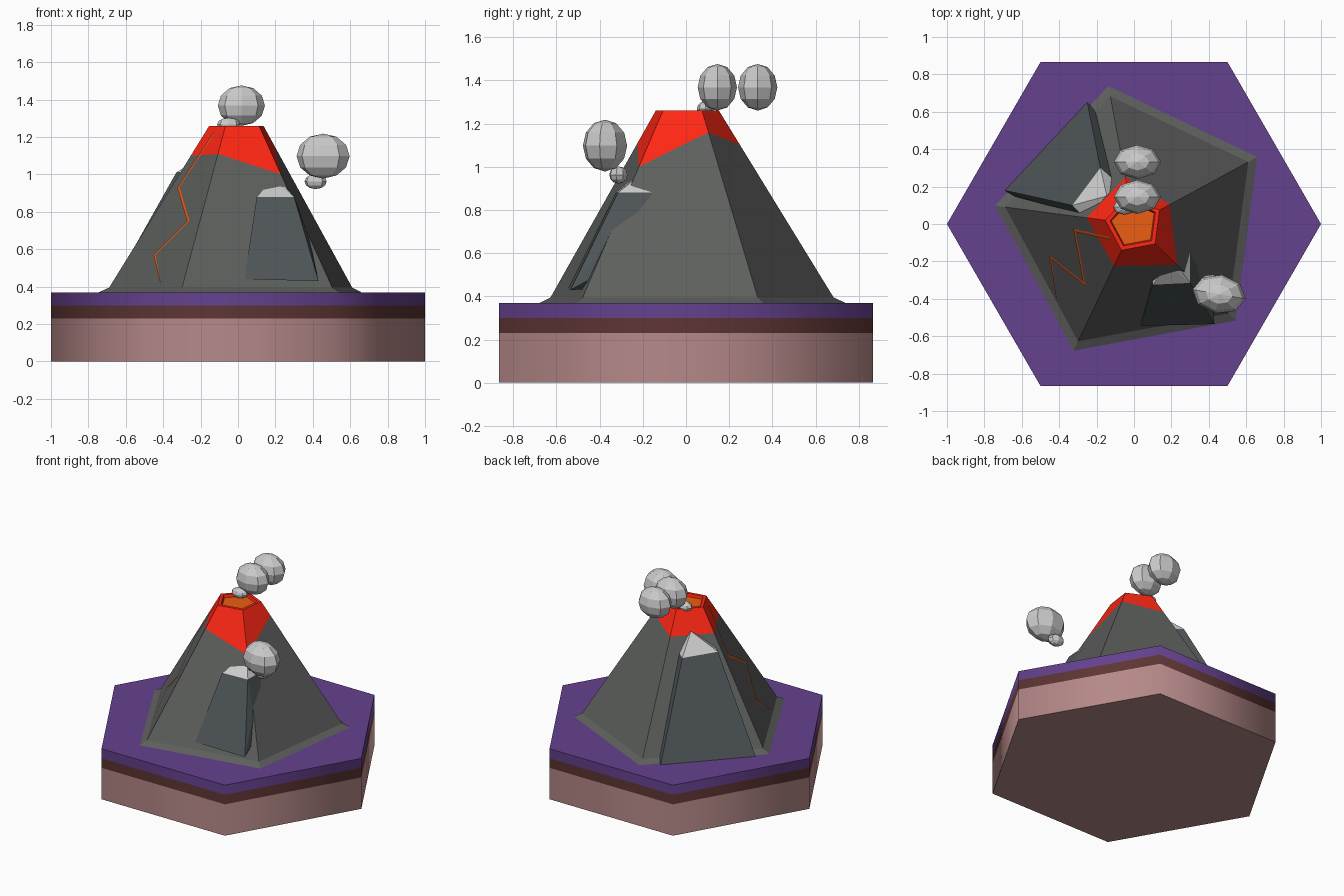
import bpy, bmesh
from math import cos, sin, radians
from mathutils import Vector, Matrix, Euler

if "Cube" in bpy.data.objects:
    bpy.data.objects.remove(bpy.data.objects["Cube"])


def mat(name, r, g, b):
    m = bpy.data.materials.new(name)
    m.diffuse_color = (r, g, b, 1)
    m.use_nodes = True
    m.node_tree.nodes["Principled BSDF"].inputs["Base Color"].default_value = m.diffuse_color
    return m


PINK = mat("clay", .47, .25, .25)
BROWN = mat("soil", .11, .036, .034)
PURPLE = mat("purple_ground", .13, .053, .27)
STONE = mat("stone", .11, .115, .11)
ROCK = mat("rock", .075, .09, .095)
RED = mat("hot_red", 1, .02, .007)
LAVA = mat("lava_orange", .85, .11, .006)


def finish(bm, name, material=None):
    bmesh.ops.recalc_face_normals(bm, faces=bm.faces)
    me = bpy.data.meshes.new(name)
    bm.to_mesh(me)
    bm.free()
    ob = bpy.data.objects.new(name, me)
    bpy.context.collection.objects.link(ob)
    if material:
        me.materials.append(material)
    return ob


def loft(name, rings, material, bottom=True, top=True):
    """Join rings of points with quads, optionally closing the ends."""
    bm = bmesh.new()
    vs = [[bm.verts.new(p) for p in ring] for ring in rings]
    n = len(vs[0])
    for a, b in zip(vs, vs[1:]):
        for i in range(n):
            j = (i + 1) % n
            bm.faces.new((a[i], a[j], b[j], b[i]))
    if bottom:
        bm.faces.new(vs[0][::-1])
    if top:
        bm.faces.new(vs[-1])
    return finish(bm, name, material)


def hull(name, points, material=None):
    bm = bmesh.new()
    for p in points:
        bm.verts.new(p)
    bmesh.ops.convex_hull(bm, input=bm.verts)
    bmesh.ops.dissolve_limit(bm, angle_limit=radians(2), verts=bm.verts, edges=bm.edges)
    return finish(bm, name, material)


def ring(n, r, z, start=0):
    return [(r * cos(radians(start + 360 * i / n)), r * sin(radians(start + 360 * i / n)), z)
            for i in range(n)]


# Hexagonal island in three layers, sides smooth-shaded
for name, z0, z1, m in (("base_clay", 0, .23, PINK), ("base_soil", .23, .30, BROWN),
                        ("base_ground", .30, .37, PURPLE)):
    ob = loft(name, [ring(6, 1, z0), ring(6, 1, z1)], m)
    ob.data.shade_smooth()
    ob.data.set_sharp_from_angle(angle=radians(65))

# Five-sided volcano
R0, Z0, R1, Z1, TURN = .695, .395, .155, 1.26, 28.5


def radius(z):
    return R0 + (R1 - R0) * (z - Z0) / (Z1 - Z0)


def zigzag(zs):
    out = []
    for i, z in enumerate(zs):
        a = radians(TURN + 72 * i)
        out.append((radius(z) * cos(a), radius(z) * sin(a), z))
    return out


snowline = zigzag((1.16, 1.10, 1.10, 1.11, 1.00))
loft("volcano_skirt", [ring(5, .75, .37, TURN), ring(5, R0, Z0, TURN)], STONE)
loft("volcano_body", [ring(5, R0, Z0, TURN), snowline], STONE, True, False)
loft("hot_crown", [snowline, ring(5, R1, Z1, TURN), ring(5, .13, Z1, TURN),
                   ring(5, .115, 1.22, TURN)], RED, False, False)
loft("crater_lava", [ring(5, .11, 1.20, TURN), ring(5, .122, 1.24, TURN)], LAVA)

# Front side vent: rock body and pale tip
top = [(.10, -.325, .88), (.30, -.315, .88), (.30, -.13, .88), (.1, -.13, .88)]
hull("front_vent", top + [(.035, -.545, .44), (.43, -.535, .43), (.38, -.36, .66),
                          (.385, -.09, .67), (.04, -.1, .44)], ROCK)
hull("front_vent_tip", top + [(.18, -.22, .965), (.23, -.22, .955), (.2, -.17, .96)])

# Back left buttress with pale tip
top = [(-.18, .30, 1.0), (-.33, .10, 1.01), (-.26, .03, 1.01), (-.09, .22, 1.0)]
hull("back_buttress", top + [(-.25, .65, .37), (-.69, .18, .37),
                             (-.58, .10, .37), (-.14, .55, .37)], ROCK)
hull("back_buttress_tip", top + [(-.145, .15, 1.13)])

# Lava crack: tapering ribbon on the front left face
a = radians(TURN + 180)
nx, ny = cos(a), sin(a)
normal = Vector((nx, ny, cos(radians(36)) * (R0 - R1) / (Z1 - Z0))).normalized()
path = []
for x, z in ((-.125, 1.22), (-.315, .93), (-.262, .75), (-.443, .57), (-.41, .41)):
    y = (radius(z) * cos(radians(36)) - nx * x) / ny
    path.append(Vector((x, y, z)) + normal * .004)
bm = bmesh.new()
rows = []
for i, p in enumerate(path):
    d0 = (p - path[i - 1]).normalized() if i else None
    d1 = (path[i + 1] - p).normalized() if i < len(path) - 1 else None
    d0, d1 = d0 or d1, d1 or d0
    s0, s1 = normal.cross(d0), normal.cross(d1)
    side = (s0 + s1).normalized()
    side *= (.009, .009, .009, .008, .001)[i] / max(side.dot(s0), .4)
    rows.append((bm.verts.new(p - side), bm.verts.new(p + side)))
for (p, q), (r, s) in zip(rows, rows[1:]):
    bm.faces.new((p, r, s, q))
finish(bm, "lava_crack", LAVA)

# Smoke puffs: faceted ellipsoids
puffs = (("smoke_crater_small", (-.05, .09, 1.268), (.062, .04, .035), 0),
         ("smoke_crater_near", (.018, .145, 1.368), (.126, .091, .108), 0),
         ("smoke_crater_far", (.018, .332, 1.368), (.126, .091, .108), 0),
         ("smoke_vent_small", (.415, -.313, .962), (.06, .043, .04), -10),
         ("smoke_vent", (.455, -.375, 1.098), (.144, .104, .12), -10))
for name, loc, size, turn in puffs:
    bm = bmesh.new()
    m = (Matrix.Translation(loc) @ Euler((0, 0, radians(turn))).to_matrix().to_4x4()
         @ Matrix.Diagonal((*size, 1)))
    bmesh.ops.create_uvsphere(bm, u_segments=8, v_segments=6, radius=1, matrix=m)
    finish(bm, name)
